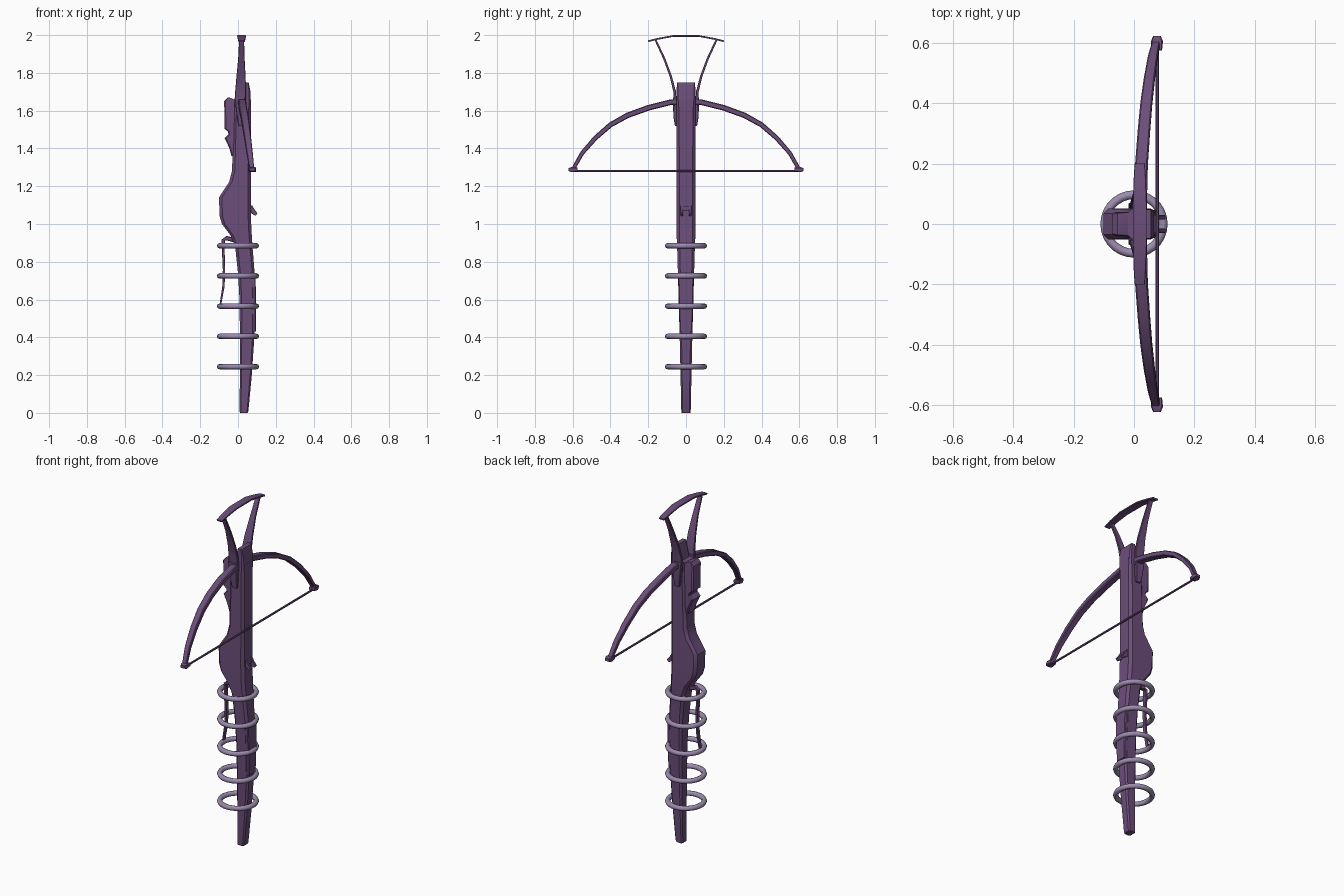
import bpy, bmesh, math
from mathutils import Vector


def material(name, rgb):
    m = bpy.data.materials.new(name)
    m.diffuse_color = (*rgb, 1)
    return m


PURPLE = material("dark purple", (0.150, 0.076, 0.195))
LILAC = material("pale lilac", (0.33, 0.26, 0.42))


def finish(bm, name, mat=PURPLE, angle=35):
    bmesh.ops.recalc_face_normals(bm, faces=bm.faces)
    mesh = bpy.data.meshes.new(name)
    bm.to_mesh(mesh)
    bm.free()
    mesh.materials.append(mat)
    ob = bpy.data.objects.new(name, mesh)
    bpy.context.collection.objects.link(ob)
    bpy.ops.object.select_all(action='DESELECT')
    bpy.context.view_layer.objects.active = ob
    ob.select_set(True)
    bpy.ops.object.shade_smooth_by_angle(angle=math.radians(angle))
    return ob


def octagon(a, b, c):
    """Chamfered rectangle with half sizes a, b and chamfer c."""
    return [(a, b - c), (a - c, b), (c - a, b), (-a, b - c),
            (-a, c - b), (c - a, -b), (a - c, -b), (a, c - b)]


def skin(name, rings, mat=PURPLE):
    """Join rings of points into a closed tube."""
    bm = bmesh.new()
    loops = [[bm.verts.new(p) for p in r] for r in rings]
    n = len(loops[0])
    for lo, hi in zip(loops, loops[1:]):
        for i in range(n):
            j = (i + 1) % n
            bm.faces.new((lo[i], lo[j], hi[j], hi[i]))
    bm.faces.new(loops[0])
    bm.faces.new(loops[-1])
    return finish(bm, name, mat)


def loft(name, sections, chamfer=0.3):
    """Sections are (z, x_min, x_max, half_width)."""
    rings = []
    for z, x0, x1, w in sections:
        a, m = (x1 - x0) / 2, (x0 + x1) / 2
        rings.append([(m + p, q, z) for p, q in octagon(a, w, chamfer * min(a, w))])
    return skin(name, rings)


def strip(name, path, side, chamfer=0.3):
    """Path entries are (x, y, z, width along side, thickness)."""
    side = Vector(side)
    pts = [Vector(p[:3]) for p in path]
    rings = []
    for i, p in enumerate(path):
        t = pts[min(i + 1, len(pts) - 1)] - pts[max(i - 1, 0)]
        up = t.cross(side).normalized()
        c = chamfer * min(p[3], p[4]) / 2
        rings.append([pts[i] + side * u + up * v
                      for u, v in octagon(p[3] / 2, p[4] / 2, c)])
    return skin(name, rings)


def box(name, x0, x1, y0, y1, z0, z1):
    return loft(name, [(z0, x0, x1, (y1 - y0) / 2), (z1, x0, x1, (y1 - y0) / 2)], 0.15)


# stock: butt, grip swell and slim waist
loft("stock", [
    (0.00, 0.010, 0.050, 0.024), (0.01, 0.008, 0.055, 0.025),
    (0.20, 0.010, 0.073, 0.029), (0.42, 0.010, 0.088, 0.034),
    (0.60, 0.008, 0.090, 0.039), (0.74, 0.000, 0.088, 0.043),
    (0.88, -0.015, 0.077, 0.047), (0.94, -0.040, 0.073, 0.050),
    (1.00, -0.085, 0.070, 0.051), (1.04, -0.097, 0.069, 0.051),
    (1.14, -0.101, 0.068, 0.051), (1.18, -0.075, 0.068, 0.050),
    (1.22, -0.048, 0.068, 0.050), (1.28, -0.032, 0.068, 0.050),
    (1.38, -0.028, 0.068, 0.050), (1.66, -0.020, 0.068, 0.050)])

# barrel end above the stock
loft("barrel_end", [(1.62, 0.000, 0.068, 0.050), (1.70, 0.018, 0.066, 0.050),
                    (1.75, 0.030, 0.056, 0.048)])

# notched fore grip
loft("fore_grip", [
    (1.36, -0.035, 0.02, 0.036), (1.40, -0.045, 0.02, 0.040),
    (1.455, -0.071, 0.02, 0.040), (1.475, -0.050, 0.02, 0.040),
    (1.49, -0.054, 0.02, 0.040), (1.505, -0.072, 0.02, 0.040),
    (1.65, -0.073, 0.00, 0.040), (1.67, -0.055, -0.045, 0.036)], 0.2)

# raised pad on the butt
loft("butt_pad", [(0.43, 0.05, 0.094, 0.033), (0.56, 0.05, 0.096, 0.037),
                  (0.72, 0.05, 0.093, 0.041)], 0.2)

# wire rings around the butt
for i in range(5):
    bpy.ops.mesh.primitive_torus_add(
        major_radius=0.097, minor_radius=0.0145, major_segments=28,
        minor_segments=8, location=(0, 0, 0.245 + 0.16 * i))
    ring = bpy.context.object
    ring.name = "ring_%d" % (i + 1)
    ring.data.materials.append(LILAC)
    bpy.ops.object.shade_smooth_by_angle(angle=math.radians(60))

# trigger lever hanging behind the butt
strip("trigger_lever", [
    (-0.02, 0, 0.915, 0.022, 0.024), (-0.060, 0, 0.925, 0.022, 0.024),
    (-0.078, 0, 0.915, 0.022, 0.018), (-0.078, 0, 0.86, 0.022, 0.014),
    (-0.074, 0, 0.76, 0.022, 0.013), (-0.077, 0, 0.67, 0.022, 0.012),
    (-0.092, 0, 0.58, 0.020, 0.009)], (0, 1, 0))

# string catch: two prongs on a low base
box("catch_base", 0.06, 0.078, -0.028, 0.028, 1.07, 1.095)

for s, label in ((1, "back"), (-1, "front")):
    strip("catch_prong_" + label, [
        (0.065, s * 0.022, 1.095, 0.014, 0.02), (0.080, s * 0.022, 1.065, 0.014, 0.025),
        (0.098, s * 0.022, 1.050, 0.014, 0.018)], (0, 1, 0))

    # bow limb
    strip("bow_limb_" + label, [
        (0.022, 0, 1.645, 0.042, 0.030), (0.022, s * 0.08, 1.645, 0.042, 0.030),
        (0.025, s * 0.20, 1.615, 0.042, 0.030), (0.033, s * 0.31, 1.575, 0.041, 0.029),
        (0.041, s * 0.40, 1.525, 0.039, 0.027), (0.051, s * 0.48, 1.455, 0.036, 0.025),
        (0.062, s * 0.55, 1.375, 0.032, 0.022), (0.073, s * 0.598, 1.29, 0.026, 0.020)],
        (1, 0, 0))

    # limb tip and its hook
    strip("limb_tip_" + label, [
        (0.076, s * 0.575, 1.288, 0.034, 0.020), (0.076, s * 0.605, 1.288, 0.040, 0.028),
        (0.076, s * 0.622, 1.288, 0.026, 0.016)], (1, 0, 0))

    # side bracket holding limb and stirrup
    strip("bracket_" + label, [
        (0.018, s * 0.052, 1.52, 0.030, 0.014), (0.016, s * 0.056, 1.57, 0.045, 0.022),
        (0.010, s * 0.058, 1.67, 0.058, 0.022)], (1, 0, 0))

    # stirrup arm
    strip("stirrup_arm_" + label, [
        (0.012, s * 0.056, 1.62, 0.060, 0.016), (0.014, s * 0.060, 1.70, 0.058, 0.014),
        (0.016, s * 0.080, 1.78, 0.048, 0.012), (0.018, s * 0.115, 1.875, 0.034, 0.011),
        (0.019, s * 0.163, 1.978, 0.026, 0.010)], (1, 0, 0))

# curved foot bar
strip("stirrup_bar", [
    (0.019, y, z, w, 0.009) for y, z, w in (
        (-0.20, 1.968, 0.034), (-0.15, 1.980, 0.040), (-0.07, 1.995, 0.046),
        (0.07, 1.995, 0.046), (0.15, 1.980, 0.040), (0.20, 1.968, 0.034))], (1, 0, 0))

# bowstring
strip("bowstring", [(0.077, -0.61, 1.281, 0.011, 0.011),
                    (0.077, 0.61, 1.281, 0.011, 0.011)], (1, 0, 0), 0.55)
